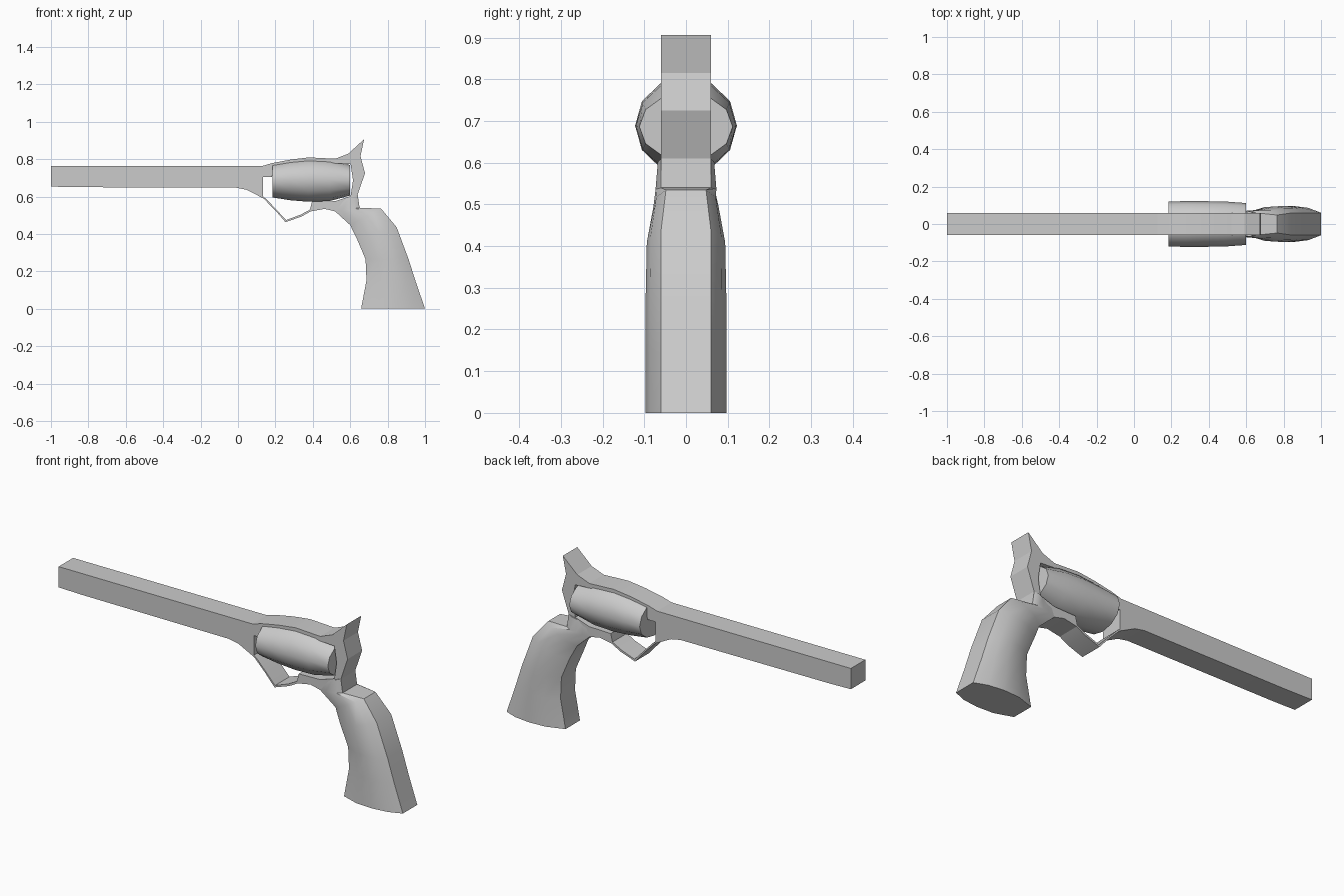
import bpy
import bmesh
from math import pi, sin, cos, radians

if "Cube" in bpy.data.objects:
    bpy.data.objects.remove(bpy.data.objects["Cube"])


def finish(obj, angle):
    bpy.ops.object.select_all(action='DESELECT')
    obj.select_set(True)
    bpy.context.view_layer.objects.active = obj
    bpy.ops.object.shade_smooth_by_angle(angle=radians(angle))


def loft(name, rings, angle):
    """Skin a row of equal-length rings and cap both ends."""
    bm = bmesh.new()
    rows = [[bm.verts.new(p) for p in ring] for ring in rings]
    n = len(rows[0])
    for a, b in zip(rows, rows[1:]):
        for i in range(n):
            j = (i + 1) % n
            bm.faces.new((a[i], a[j], b[j], b[i]))
    bm.faces.new(rows[0])
    bm.faces.new(rows[-1])
    bmesh.ops.recalc_face_normals(bm, faces=bm.faces)
    mesh = bpy.data.meshes.new(name)
    bm.to_mesh(mesh)
    bm.free()
    obj = bpy.data.objects.new(name, mesh)
    bpy.context.collection.objects.link(obj)
    finish(obj, angle)


def plate(name, loops, half_width):
    """Flat side profile (with holes) given as x, z loops, thickened in y."""
    curve = bpy.data.curves.new(name, 'CURVE')
    curve.dimensions = '2D'
    curve.fill_mode = 'BOTH'
    curve.extrude = half_width
    for loop in loops:
        spline = curve.splines.new('POLY')
        spline.points.add(len(loop) - 1)
        for point, (x, z) in zip(spline.points, loop):
            point.co = (x, z, 0, 1)
        spline.use_cyclic_u = True
    obj = bpy.data.objects.new(name, curve)
    obj.rotation_euler.x = pi / 2
    bpy.context.collection.objects.link(obj)
    bpy.ops.object.select_all(action='DESELECT')
    obj.select_set(True)
    bpy.context.view_layer.objects.active = obj
    bpy.ops.object.convert(target='MESH')
    obj = bpy.context.view_layer.objects.active
    bm = bmesh.new()
    bm.from_mesh(obj.data)
    bmesh.ops.remove_doubles(bm, verts=bm.verts, dist=1e-4)
    bmesh.ops.recalc_face_normals(bm, faces=bm.faces)
    bm.to_mesh(obj.data)
    bm.free()
    finish(obj, 15)


# Barrel, frame, hammer and trigger guard share one side profile
outline = [(-1, .762), (.126, .762), (.18, .778), (.28, .797), (.377, .809),
           (.52, .802), (.59, .829), (.674, .906), (.655, .815), (.679, .725),
           (.64, .61), (.65, .54), (.52, .52), (.463, .534), (.388, .52),
           (.34, .493), (.254, .463), (.20, .525), (.136, .59), (.045, .636),
           (-.01, .647), (-.87, .65), (-1, .653)]
window = [(.134, .703), (.182, .703), (.19, .765), (.377, .785), (.602, .773),
          (.615, .687), (.602, .602), (.52, .575), (.395, .572), (.385, .53),
          (.335, .503), (.257, .474), (.21, .525), (.15, .588), (.134, .60)]
plate("frame_and_barrel", [outline, window], .06)

# Bulging cartridge cylinder: x, half width, bottom z, top z
stations = [(.185, .121, .595, .778), (.28, .122, .58, .796),
            (.377, .122, .572, .806), (.49, .12, .576, .80),
            (.60, .112, .605, .768)]
rings = []
for x, w, lo, hi in stations:
    mid, h = (hi + lo) / 2, (hi - lo) / 2
    rings.append([(x, w * cos(i * pi / 6), mid + h * sin(i * pi / 6))
                  for i in range(12)])
loft("cylinder", rings, 40)

# Grip: front point, back point, side half width, front and back half width
stations = [((.53, .575), (.64, .61), .061, .058),
            ((.52, .52), (.65, .54), .07, .06),
            ((.60, .447), (.765, .535), .078, .048),
            ((.635, .375), (.848, .436), .094, .06),
            ((.682, .265), (.912, .265), .097, .06),
            ((.687, .152), (.95, .145), .097, .06),
            ((.658, 0), (1, 0), .097, .06)]
rings = []
for (fx, fz), (bx, bz), side, edge in stations:
    half = [(0, edge), (.28, side * .95), (.55, side), (.8, (side + edge) / 2 + .008), (1, edge)]
    pts = [(fx + (bx - fx) * t, w, fz + (bz - fz) * t) for t, w in half]
    rings.append(pts + [(x, -y, z) for x, y, z in reversed(pts)])
loft("grip", rings, 35)
